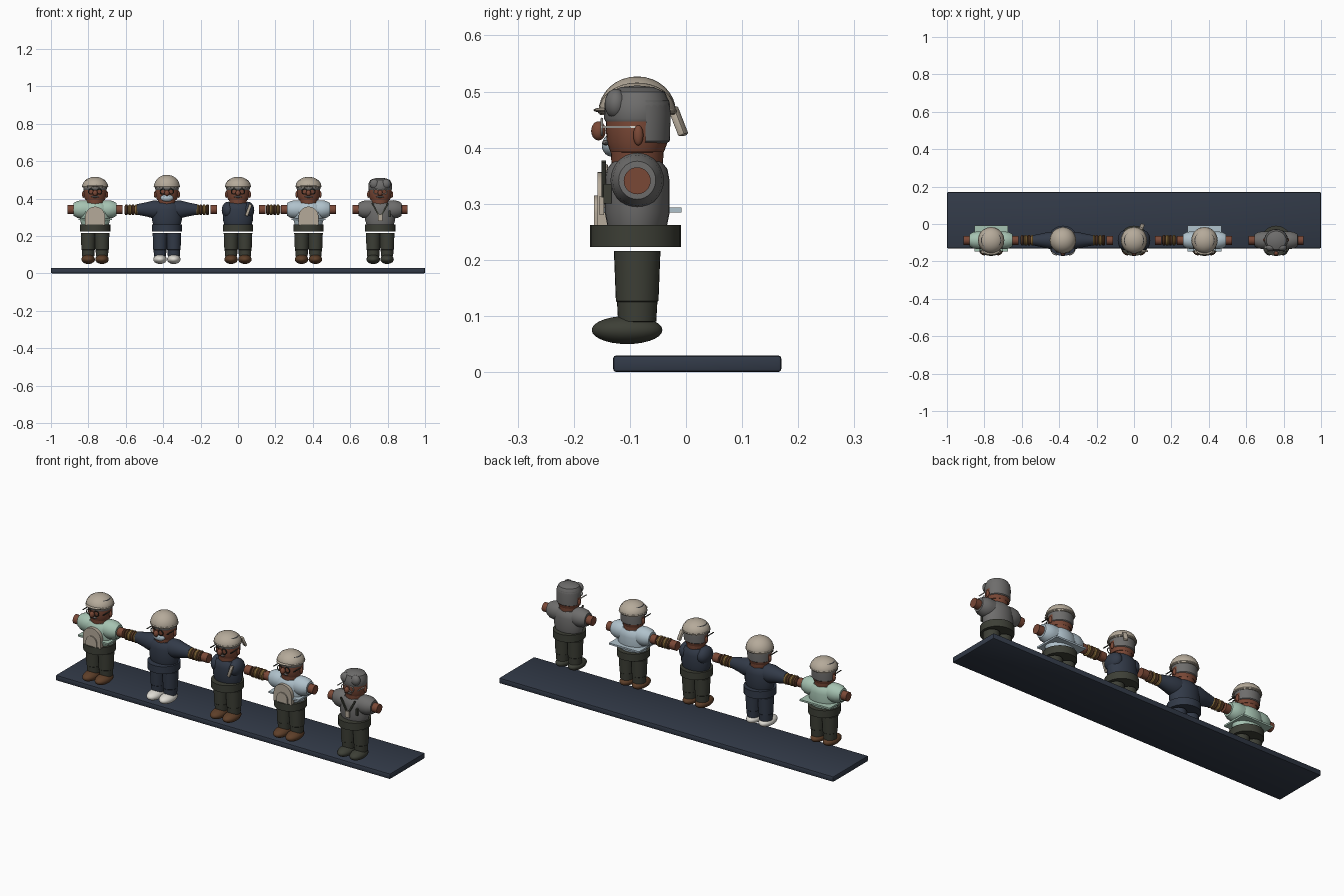
import bpy, bmesh, math
from mathutils import Matrix, Vector

if "Cube" in bpy.data.objects:
    bpy.data.objects.remove(bpy.data.objects["Cube"])

def lin(h):
    c = [int(h[i:i + 2], 16) / 255 for i in (0, 2, 4)]
    return [v / 12.92 if v <= 0.04045 else ((v + 0.055) / 1.055) ** 2.4 for v in c] + [1]

M = {}
for name, h in dict(navy="323a48", olive="3d3f36", skin="7a4836", boot_brown="5e3f29", beige="b5aa9a",
                    mint="a6c3b2", pale_blue="b0c2cc", grey="6e6d6c", white="dedbd3", gold="93733f").items():
    M[name] = bpy.data.materials.new(name)
    M[name].diffuse_color = lin(h)

Y = -0.087  # depth of the row of figures

def finish(name, bm, mat, smooth=True):
    bmesh.ops.recalc_face_normals(bm, faces=bm.faces)
    me = bpy.data.meshes.new(name)
    bm.to_mesh(me)
    bm.free()
    ob = bpy.data.objects.new(name, me)
    bpy.context.collection.objects.link(ob)
    me.materials.append(M[mat])
    if smooth:
        bpy.ops.object.select_all(action='DESELECT')
        ob.select_set(True)
        bpy.context.view_layer.objects.active = ob
        bpy.ops.object.shade_smooth_by_angle(angle=math.radians(40))
    return ob

def lathe(name, prof, loc, mat, sx=1, sy=1, axis='z', arc=(0, 360), n=28):
    """Turn (radius, height) pairs around z, or around x."""
    bm = bmesh.new()
    full = arc[1] - arc[0] == 360
    rings = []
    for i in range(n if full else n + 1):
        a = math.radians(arc[0] + (arc[1] - arc[0]) * i / n)
        rings.append([bm.verts.new((r * math.cos(a) * sx, r * math.sin(a) * sy, h)) for r, h in prof])
    for i in range(n):
        p, q = rings[i], rings[(i + 1) % len(rings)]
        for j in range(len(prof) - 1):
            bm.faces.new((p[j], q[j], q[j + 1], p[j + 1]))
    bmesh.ops.remove_doubles(bm, verts=bm.verts, dist=1e-5)
    if axis == 'x':
        bm.transform(Matrix.Rotation(math.pi / 2, 4, 'Y'))
    bm.transform(Matrix.Translation(loc))
    return finish(name, bm, mat)

def ball(name, loc, size, mat, rot=(0, 0, 0)):
    bm = bmesh.new()
    bmesh.ops.create_uvsphere(bm, u_segments=24, v_segments=14, radius=1)
    bm.transform(Matrix.Diagonal((*size, 1)))
    ob = finish(name, bm, mat)
    ob.location, ob.rotation_euler = loc, rot
    return ob

def box(name, loc, size, mat, rot=(0, 0, 0), bevel=0):
    bm = bmesh.new()
    bmesh.ops.create_cube(bm, size=1)
    bm.transform(Matrix.Diagonal((*size, 1)))
    if bevel:
        bmesh.ops.bevel(bm, geom=bm.edges, offset=bevel, segments=2, affect='EDGES', profile=0.5)
    ob = finish(name, bm, mat)
    ob.location, ob.rotation_euler = loc, rot
    return ob

def arch(name, x, y, z0, z1, half, depth, mat):
    """Flat panel with a rounded top, facing the front."""
    bm = bmesh.new()
    pts = [(-half, z0), (half, z0)]
    pts += [(half * math.cos(math.pi * i / 14), z1 - half * (1 - math.sin(math.pi * i / 14))) for i in range(15)]
    f = bm.faces.new([bm.verts.new((x + u, y, v)) for u, v in pts])
    e = bmesh.ops.extrude_face_region(bm, geom=[f])['geom']
    bmesh.ops.translate(bm, verts=[v for v in e if isinstance(v, bmesh.types.BMVert)], vec=(0, depth, 0))
    return finish(name, bm, mat)

def ring(name, loc, major, minor, mat, axis='x'):
    prof = [(major + minor * math.cos(math.tau * i / 8), minor * math.sin(math.tau * i / 8)) for i in range(9)]
    ob = lathe(name, prof, (0, 0, 0), mat, axis=axis, n=20)
    ob.location = loc
    return ob

def bangles(p, x, s):
    # forearm core with a stack of bracelets
    lathe(f"{p}_forearm", [(0, 0.15 * s), (0.02, 0.15 * s), (0.02, 0.225 * s), (0, 0.225 * s)],
          (x, Y, 0.34), "skin", axis='x')
    for k in range(4):
        ring(f"{p}_bangle", (x + s * (0.163 + 0.018 * k), Y, 0.34), 0.02, 0.009, ("gold", "boot_brown")[k % 2])

def person(p, x, top, hips, shoes, sleeves=True, glasses="olive", cap=0.516):
    # shoes, legs and hips
    for s in (-1, 1):
        ball(f"{p}_shoe", (x + 0.037 * s, -0.105, 0.075), (0.036, 0.063, 0.025), shoes)
        lathe(f"{p}_leg", [(0, 0.088), (0.034, 0.09), (0.036, 0.125), (0.038, 0.127), (0.0415, 0.216), (0, 0.216)],
              (x + 0.037 * s, Y, 0), hips, sx=0.95)
    lathe(f"{p}_hips", [(0, 0.223), (0.081, 0.223), (0.081, 0.262), (0, 0.262)], (x, -0.09, 0), hips)
    # torso and neck
    lathe(f"{p}_torso", [(0, 0.262), (0.92, 0.262), (1, 0.285), (1, 0.34), (0.93, 0.362), (0.75, 0.375), (0, 0.375)],
          (x, Y, 0), top, sx=0.08, sy=0.058)
    lathe(f"{p}_neck", [(0, 0.36), (0.045, 0.36), (0.048, 0.405), (0, 0.405)], (x, Y, 0), "skin")
    # sleeves and hands
    for s in (-1, 1):
        if sleeves == "long":
            sl = [(0, 0.04), (0.046, 0.04), (0.047, 0.075), (0.038, 0.11), (0.028, 0.16), (0, 0.16)]
        else:
            sl = [(0, 0.04), (0.047, 0.04), (0.049, 0.07), (0.045, 0.095), (0.034, 0.115), (0, 0.117)]
        if sleeves:
            lathe(f"{p}_sleeve", [(r, h * s) for r, h in sl], (x, Y, 0.342), top, sy=0.97, axis='x')
        if sleeves != "long":
            lathe(f"{p}_hand", [(r, h * s) for r, h in [(0, 0.111), (0.024, 0.111), (0.024, 0.147), (0, 0.147)]],
                  (x, Y, 0.341), "skin", axis='x')
    # head with face details
    lathe(f"{p}_head", [(0, 0.39), (0.85, 0.392), (0.97, 0.41), (1, 0.44), (0.95, 0.48), (0.6, 0.5), (0, 0.503)],
          (x, Y, 0), "skin", sx=0.061, sy=0.056)
    ball(f"{p}_nose", (x, -0.156, 0.43), (0.013, 0.013, 0.017), "skin")
    ball(f"{p}_moustache", (x, -0.143, 0.409), (0.022, 0.006, 0.005), "grey")
    for s in (-1, 1):
        ball(f"{p}_ear", (x + 0.062 * s, -0.085, 0.422), (0.008, 0.009, 0.018), "skin")
        g = ring(f"{p}_glasses_rim", (x + 0.022 * s, -0.15, 0.437), 0.014, 0.0025, glasses, axis='z')
        g.rotation_euler.x = math.pi / 2
        box(f"{p}_glasses_temple", (x + 0.06 * s, -0.12, 0.437), (0.004, 0.06, 0.004), glasses)
    # hair, low at the back and high over the brow
    lathe(f"{p}_hair_back", [(0.9, 0.407), (1, 0.412), (1.03, 0.46), (0.98, 0.485)], (x, Y, 0), "grey",
          sx=0.062, sy=0.058, arc=(15, 165))
    lathe(f"{p}_hair_top", [(0.98, 0.447), (1.02, 0.452), (1, 0.48), (0.85, 0.499), (0.5, 0.508), (0, 0.511)],
          (x, Y, 0), "grey", sx=0.062, sy=0.058)
    # cap dome and rolled band
    if cap:
        h = cap - 0.458
        prof = [(0, 0.458), (0.066, 0.458)]
        prof += [(0.069 * math.cos(a), 0.464 + (h - 0.006) * math.sin(a)) for a in [math.pi * i / 16 for i in range(9)]]
        lathe(f"{p}_cap", prof, (x, Y, 0), "beige")
        ring(f"{p}_cap_band", (x, Y, 0.465), 0.066, 0.005, "beige", axis='z')

# base plate
box("base", (0, 0.02, 0.015), (2, 0.3, 0.03), "navy", bevel=0.006)

X = [-0.764, -0.38, 0, 0.377, 0.76]

# two apron wearers, first and fourth
for p, x, col in (("first", X[0], "mint"), ("fourth", X[3], "pale_blue")):
    person(p, x, col, "olive", "boot_brown")
    arch(f"{p}_apron", x, -0.158, 0.258, 0.357, 0.053, 0.02, "beige")
    arch(f"{p}_apron_pocket", x, -0.164, 0.258, 0.315, 0.032, 0.007, "beige")
    box(f"{p}_apron_hem", (x, -0.078, 0.289), (0.18, 0.14, 0.009), col)
    ball(f"{p}_cap_visor", (x, -0.143, 0.467), (0.045, 0.022, 0.005), "beige")
bangles("fourth", X[3], -1)

# second: long sleeves, pale beard, white shoes
person("second", X[1], "navy", "navy", "white", sleeves="long", cap=0.527)
ball("second_beard", (X[1], -0.132, 0.404), (0.034, 0.018, 0.02), "pale_blue")
bangles("second_left", X[1], -1)
bangles("second_right", X[1], 1)

# third: cap tail at the back, pale strip across the chest
person("third", X[2], "navy", "olive", "boot_brown", sleeves=False)
for s in (-1, 1):
    ball("third_shoulder", (X[2] + 0.052 * s, Y, 0.338), (0.035, 0.052, 0.045), "navy")
box("third_cap_tail", (0.042, -0.014, 0.447), (0.022, 0.014, 0.055), "beige", rot=(0.4, 0, -0.4), bevel=0.004)
box("third_chest_strip", (0.056, -0.145, 0.338), (0.016, 0.012, 0.066), "beige", rot=(0, 0.35, 0), bevel=0.003)

# fifth: bare grey hair, white glasses, lapels and badge
person("fifth", X[4], "grey", "olive", "olive", glasses="white", cap=0)
for s in (-1, 1):
    ball("fifth_hair_sweep", (X[4] + 0.03 * s, -0.125, 0.478), (0.026, 0.02, 0.027), "grey", rot=(0, 0.5 * s, 0))
    box("fifth_lapel", (X[4] + 0.022 * s, -0.147, 0.338), (0.008, 0.008, 0.085), "olive", rot=(0, 0.5 * s, 0))
box("fifth_badge", (X[4], -0.15, 0.297), (0.024, 0.008, 0.034), "beige")
box("fifth_pen", (X[4] + 0.05, -0.14, 0.318), (0.01, 0.014, 0.035), "olive")

for m in bpy.data.materials:
    if m.users and not m.is_grease_pencil:
        m.use_nodes = True
        m.node_tree.nodes["Principled BSDF"].inputs["Base Color"].default_value = m.diffuse_color
